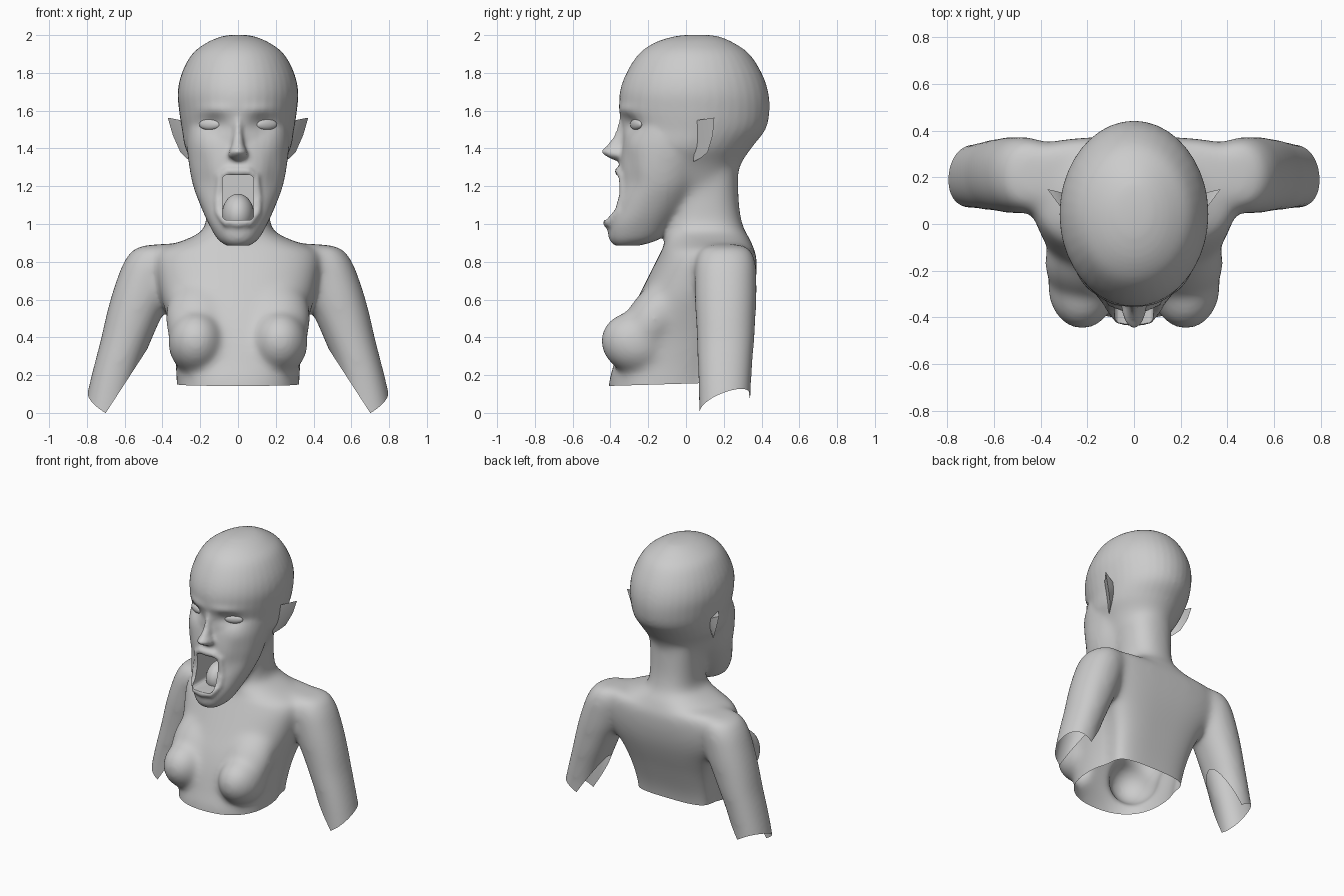
import bpy, bmesh, math
from mathutils import Vector

if "Cube" in bpy.data.objects:
    bpy.data.objects.remove(bpy.data.objects["Cube"])


def finish(name, bm):
    bmesh.ops.recalc_face_normals(bm, faces=bm.faces[:])
    me = bpy.data.meshes.new(name)
    bm.to_mesh(me)
    bm.free()
    ob = bpy.data.objects.new(name, me)
    bpy.context.collection.objects.link(ob)
    return ob


def catmull(rows, steps=4):
    out = []
    for i in range(len(rows) - 1):
        p = [rows[max(i - 1, 0)], rows[i], rows[i + 1], rows[min(i + 2, len(rows) - 1)]]
        for k in range(steps):
            t = k / steps
            out.append([0.5 * (2 * b + (c - a) * t + (2 * a - 5 * b + 4 * c - d) * t * t
                               + (3 * b - a - 3 * c + d) * t ** 3) for a, b, c, d in zip(*p)])
    return out + [list(rows[-1])]


def loft(name, rows, side=1, power=1.0, n=40):
    """Rows of z, centre x, half width, front y, back y."""
    bm = bmesh.new()
    rings = []
    for z, cx, hw, yf, yb in catmull(rows):
        ring = []
        for k in range(n):
            a = 2 * math.pi * k / n
            c, s = math.cos(a), math.sin(a)
            x = math.copysign(abs(c) ** power, c) * hw
            y = (yf + yb) / 2 + math.copysign(abs(s) ** power, s) * (yb - yf) / 2
            ring.append(bm.verts.new((side * (cx + x), y, z)))
        rings.append(ring)
    for r, q in zip(rings, rings[1:]):
        for k in range(n):
            bm.faces.new((r[k], r[(k + 1) % n], q[(k + 1) % n], q[k]))
    bm.faces.new(rings[0])
    bm.faces.new(rings[-1])
    return finish(name, bm)


def ball(name, loc, scale, rot=(0, 0, 0)):
    bm = bmesh.new()
    bmesh.ops.create_uvsphere(bm, u_segments=32, v_segments=16, radius=1)
    ob = finish(name, bm)
    ob.location, ob.scale, ob.rotation_euler = loc, scale, rot
    return ob


def select(obs):
    bpy.ops.object.select_all(action='DESELECT')
    for o in obs:
        o.select_set(True)
    bpy.context.view_layer.objects.active = obs[0]


def modify(ob, kind, **props):
    m = ob.modifiers.new(kind.title(), kind)
    for k, v in props.items():
        setattr(m, k, v)
    select([ob])
    bpy.ops.object.modifier_apply(modifier=m.name)


# Neck and torso
parts = [loft("bust", [
    (-.05, 0, .315, -.41, .20), (.15, 0, .325, -.41, .20), (.25, 0, .33, -.385, .22),
    (.40, 0, .35, -.345, .27), (.52, 0, .38, -.30, .31), (.62, 0, .41, -.25, .34),
    (.72, 0, .43, -.20, .36), (.80, 0, .44, -.16, .365), (.86, 0, .42, -.13, .36),
    (.895, 0, .34, -.115, .35), (.93, 0, .25, -.11, .335), (.98, 0, .178, -.10, .305),
    (1.1, 0, .168, -.08, .282), (1.28, 0, .172, -.05, .275)], power=.85)]

# Shoulder girdle bridging torso and arms
parts.append(loft("shoulders", [
    (.02, 0, .28, .02, .20), (.2, 0, .29, .02, .22), (.38, 0, .32, .03, .275),
    (.52, 0, .37, .04, .325), (.62, 0, .44, .03, .355), (.72, 0, .50, .01, .372),
    (.82, 0, .51, .01, .374), (.87, 0, .48, .04, .36), (.895, 0, .42, .09, .33)], power=.65))

# Skull and long open jaw
parts.append(loft("skull", [
    (1.15, 0, .15, -.15, .26), (1.3, 0, .225, -.30, .285), (1.4, 0, .278, -.335, .345),
    (1.5, 0, .297, -.338, .42), (1.6, 0, .312, -.352, .442), (1.7, 0, .319, -.35, .435),
    (1.8, 0, .297, -.315, .40), (1.9, 0, .243, -.25, .335), (1.96, 0, .165, -.165, .25),
    (1.993, 0, .085, -.06, .17), (2.002, 0, .02, .03, .09)]))
parts.append(loft("jaw", [
    (.885, 0, .06, -.375, -.25), (.92, 0, .108, -.407, -.14), (1.0, 0, .155, -.413, -.06),
    (1.1, 0, .20, -.38, .02), (1.2, 0, .237, -.353, .08), (1.3, 0, .258, -.353, .12),
    (1.42, 0, .272, -.338, .17), (1.52, 0, .268, -.31, .17)], power=.92))

# Nose
parts.append(loft("nose", [
    (1.335, 0, .025, -.375, -.28), (1.36, 0, .052, -.425, -.28), (1.385, 0, .048, -.448, -.28),
    (1.415, 0, .035, -.42, -.28), (1.47, 0, .027, -.38, -.28), (1.55, 0, .025, -.355, -.28),
    (1.62, 0, .03, -.34, -.28)]))

# Arms and breasts
for s in (1, -1):
    parts.append(loft("arm", [
        (.89, .42, .05, .13, .29), (.87, .44, .11, .08, .34), (.80, .46, .145, .05, .37),
        (.70, .49, .155, .045, .375), (.60, .52, .157, .045, .375), (.50, .555, .148, .05, .37),
        (.40, .588, .137, .055, .365), (.25, .638, .126, .06, .353), (.10, .677, .123, .065, .345),
        (-.20, .735, .123, .07, .34)], side=s, power=.92))
    parts.append(ball("breast", (s * .222, -.265, .37), (.15, .19, .165), (math.radians(-15), 0, 0)))
    parts.append(ball("upper_breast", (s * .205, -.165, .5), (.18, .145, .25),
                      (math.radians(-35), 0, 0)))

# Lips: a rounded tube around the mouth
cu = bpy.data.curves.new("lips", 'CURVE')
cu.dimensions = '3D'
cu.bevel_depth = .024
half = [(.05, -.352, 1.28), (.092, -.335, 1.25), (.103, -.33, 1.15), (.10, -.358, 1.06),
        (.065, -.408, 1.01)]
path = [(0, -.355, 1.278)] + half + [(0, -.418, 1.003)] + [(-x, y, z) for x, y, z in half[::-1]]
sp = cu.splines.new('POLY')
sp.points.add(len(path) - 1)
for p, co in zip(sp.points, path):
    p.co = (*co, 1)
sp.use_cyclic_u = True
lips = bpy.data.objects.new("lips", cu)
bpy.context.collection.objects.link(lips)
select([lips])
bpy.ops.object.convert(target='MESH')
parts.append(bpy.context.view_layer.objects.active)

# Fuse everything into one skin, blending the body and neck more than the face
select(parts)
bpy.ops.object.join()
bust = bpy.context.view_layer.objects.active
modify(bust, 'REMESH', mode='VOXEL', voxel_size=.012)
modify(bust, 'SMOOTH', factor=.5, iterations=6)
body = bust.vertex_groups.new(name="body")
for v in bust.data.vertices:
    w = max((.88 - v.co.z) / .05, min((1.4 - v.co.z) / .15, (v.co.y + .15) / .1))
    if w > 0:
        body.add([v.index], min(w, 1), 'REPLACE')
modify(bust, 'SMOOTH', factor=.5, iterations=70, vertex_group="body")

# Sculpt eye sockets, brows, cheekbones and cheek hollows
for v in bust.data.vertices:
    if v.co.y < -.1 and v.co.z > 1.05:
        for x, z, rx, rz, dy in ((.13, 1.53, .065, .045, .03), (.12, 1.605, .09, .03, -.01),
                                 (.2, 1.42, .06, .06, -.008), (.19, 1.25, .045, .1, .012)):
            d = ((abs(v.co.x) - x) / rx) ** 2 + ((v.co.z - z) / rz) ** 2
            v.co.y += dy * math.exp(-d)

# Mouth cavity
bm = bmesh.new()
bmesh.ops.create_cube(bm, size=1)
for v in bm.verts:
    v.co = Vector((v.co.x * .166, v.co.y * .52 - .34, v.co.z * .24 + 1.14))
along = [e for e in bm.edges if abs(e.verts[0].co.y - e.verts[1].co.y) > .1]
bmesh.ops.bevel(bm, geom=along, offset=.025, segments=3, profile=.5, affect='EDGES')
cutter = finish("mouth_cutter", bm)
cutter.hide_render = True
modify(bust, 'BOOLEAN', operation='DIFFERENCE', object=cutter, solver='EXACT')
bpy.data.objects.remove(cutter)

# Open the waist and the slanted arm ends
bm = bmesh.new()
bm.from_mesh(bust.data)


def cut(test, point, normal):
    faces = [f for f in bm.faces if test(f.calc_center_median())]
    geom = set(faces)
    for f in faces:
        geom.update(f.verts)
        geom.update(f.edges)
    bmesh.ops.bisect_plane(bm, geom=list(geom), plane_co=point, plane_no=normal, clear_outer=True)


cut(lambda c: abs(c.x) < .44 and c.z < .3, (0, 0, .155), (0, .03, -1))
for s in (1, -1):
    for n in ((.06, .04, -.1), (-.2, 0, -.13)):
        cut(lambda c: s * c.x > .44 and c.z < .4, (s * .70, .075, 0), (s * n[0], n[1], n[2]))
bm.to_mesh(bust.data)
bm.free()
bust.name = "bust"

# Ears, eyes and tongue
smooth = [bust, ball("tongue", (0, -.2, 1.05), (.085, .12, .11))]
for s, tag in ((1, "left"), (-1, "right")):
    bm = bmesh.new()
    for x, y, z in ((.26, .04, 1.5), (.25, .04, 1.33), (.275, .08, 1.35), (.305, .06, 1.55),
                    (.372, .15, 1.563), (.345, .142, 1.47), (.305, .115, 1.38), (.25, .12, 1.5)):
        bm.verts.new((s * x, y, z))
    bmesh.ops.convex_hull(bm, input=bm.verts[:])
    smooth.append(finish("ear_" + tag, bm))
    smooth.append(ball("eye_" + tag, (s * .15, -.264, 1.527), (.062, .02, .029),
                       (0, 0, s * math.radians(25))))
select(smooth)
bpy.ops.object.shade_smooth_by_angle(angle=math.radians(40))
